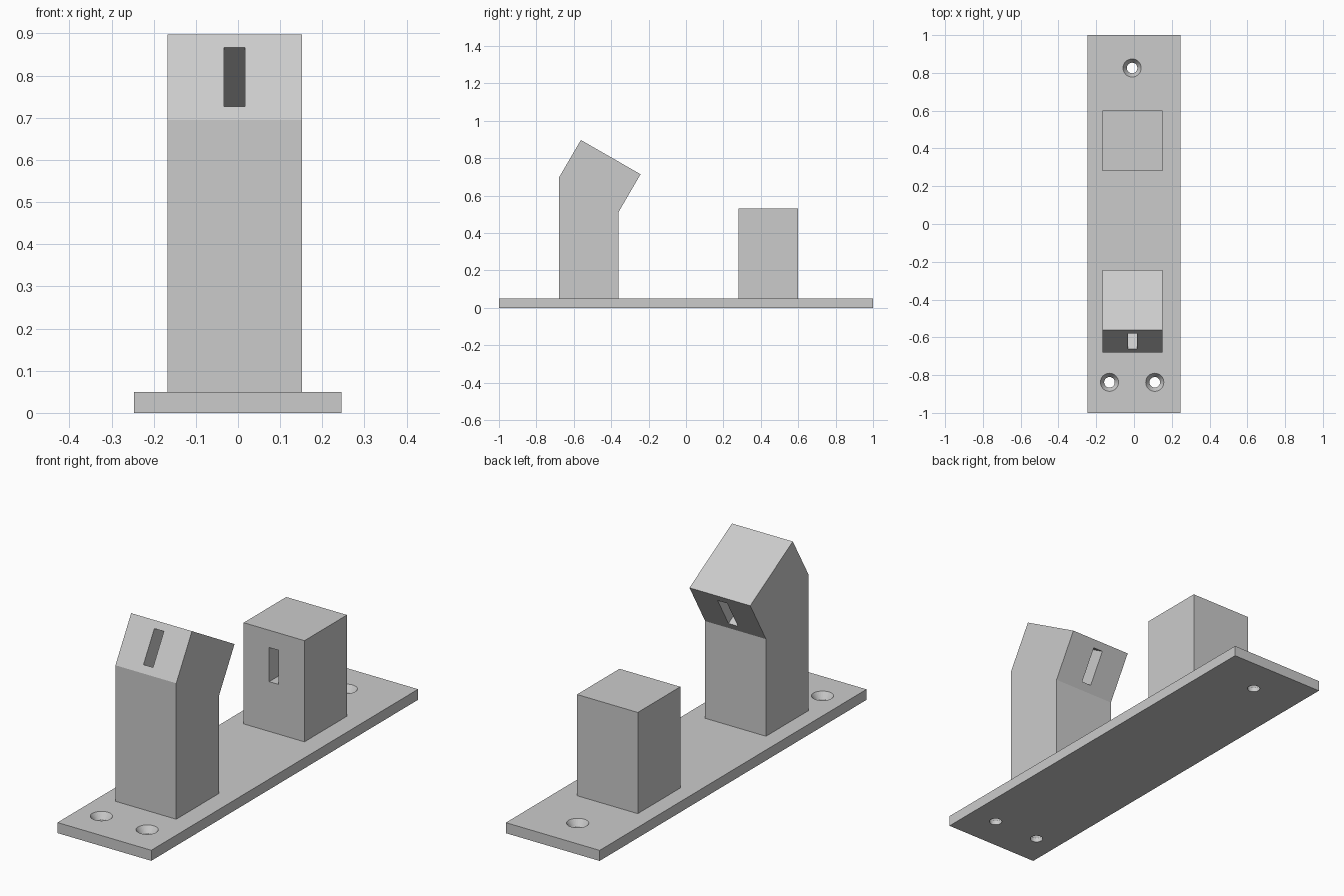
import bpy
import bmesh
from math import cos, sin, radians, tau

old = bpy.data.objects.get("Cube")
if old:
    bpy.data.objects.remove(old, do_unlink=True)

# Single plain grey plastic
grey = bpy.data.materials.new("light_grey_plastic")
grey.use_nodes = True
colour = (0.6, 0.6, 0.6, 1)
grey.diffuse_color = colour
bsdf = next(n for n in grey.node_tree.nodes if n.type == 'BSDF_PRINCIPLED')
bsdf.inputs["Base Color"].default_value = colour


def finish(name, bm):
    bmesh.ops.recalc_face_normals(bm, faces=bm.faces)
    mesh = bpy.data.meshes.new(name)
    bm.to_mesh(mesh)
    bm.free()
    mesh.materials.append(grey)
    obj = bpy.data.objects.new(name, mesh)
    bpy.context.collection.objects.link(obj)
    return obj


def prism(name, profile, x0, x1):
    """Extrude a (y, z) outline from x0 to x1."""
    bm = bmesh.new()
    face = bm.faces.new([bm.verts.new((x0, y, z)) for y, z in profile])
    side = bmesh.ops.extrude_face_region(bm, geom=[face])["geom"]
    verts = [g for g in side if isinstance(g, bmesh.types.BMVert)]
    bmesh.ops.translate(bm, verts=verts, vec=(x1 - x0, 0, 0))
    return finish(name, bm)


def rect(y0, y1, z0, z1):
    return [(y0, z0), (y1, z0), (y1, z1), (y0, z1)]


def lathe(name, profile, x, y, steps=32):
    """Closed turned solid from (radius, z) pairs."""
    bm = bmesh.new()
    rings = [[bm.verts.new((x + r * cos(tau * i / steps), y + r * sin(tau * i / steps), z))
              for i in range(steps)] for r, z in profile]
    for a, b in zip(rings, rings[1:]):
        for i in range(steps):
            j = (i + 1) % steps
            bm.faces.new((a[i], a[j], b[j], b[i]))
    bm.faces.new(rings[0])
    bm.faces.new(rings[-1])
    return finish(name, bm)


def cut(target, cutter):
    mod = target.modifiers.new("cut", 'BOOLEAN')
    mod.operation = 'DIFFERENCE'
    mod.solver = 'EXACT'
    mod.object = cutter
    cutter.hide_render = True
    bpy.ops.object.select_all(action='DESELECT')
    bpy.context.view_layer.objects.active = target
    target.select_set(True)
    bpy.ops.object.modifier_apply(modifier=mod.name)
    bpy.data.objects.remove(cutter, do_unlink=True)


BASE_TOP = 0.05
POST_X = (-0.167, 0.152)
SLOT_X = (-0.033, 0.017)

# Base plate with three countersunk screw holes
base = prism("base_plate", rect(-1, 1, 0, BASE_TOP), -0.247, 0.245)
countersink = [(0.028, -0.02), (0.028, 0.02), (0.048, BASE_TOP), (0.048, 0.07)]
for x, y in ((-0.13, -0.838), (0.11, -0.838), (-0.01, 0.826)):
    cut(base, lathe("hole_cutter", countersink, x, y))

# Front post with its head leaning back, and a slot straight through the head
bend = (-0.68, 0.695)
front_post = prism("front_post", [(-0.68, BASE_TOP), (-0.361, BASE_TOP), (-0.361, 0.511),
                                  (-0.243, 0.714), (-0.562, 0.897), bend], *POST_X)
tilt = radians(30)


def on_head(along, deep):
    return (bend[0] + along * sin(tilt) + deep * cos(tilt),
            bend[1] + along * cos(tilt) - deep * sin(tilt))


slot = [on_head(a, d) for a, d in ((0.037, -0.05), (0.037, 0.45), (0.199, 0.45), (0.199, -0.05))]
cut(front_post, prism("head_slot_cutter", slot, *SLOT_X))

# Rear post with a blind slot in its front face
rear_post = prism("rear_post", rect(0.281, 0.6, BASE_TOP, 0.53), *POST_X)
cut(rear_post, prism("rear_slot_cutter", rect(0.23, 0.45, 0.286, 0.448), *SLOT_X))
